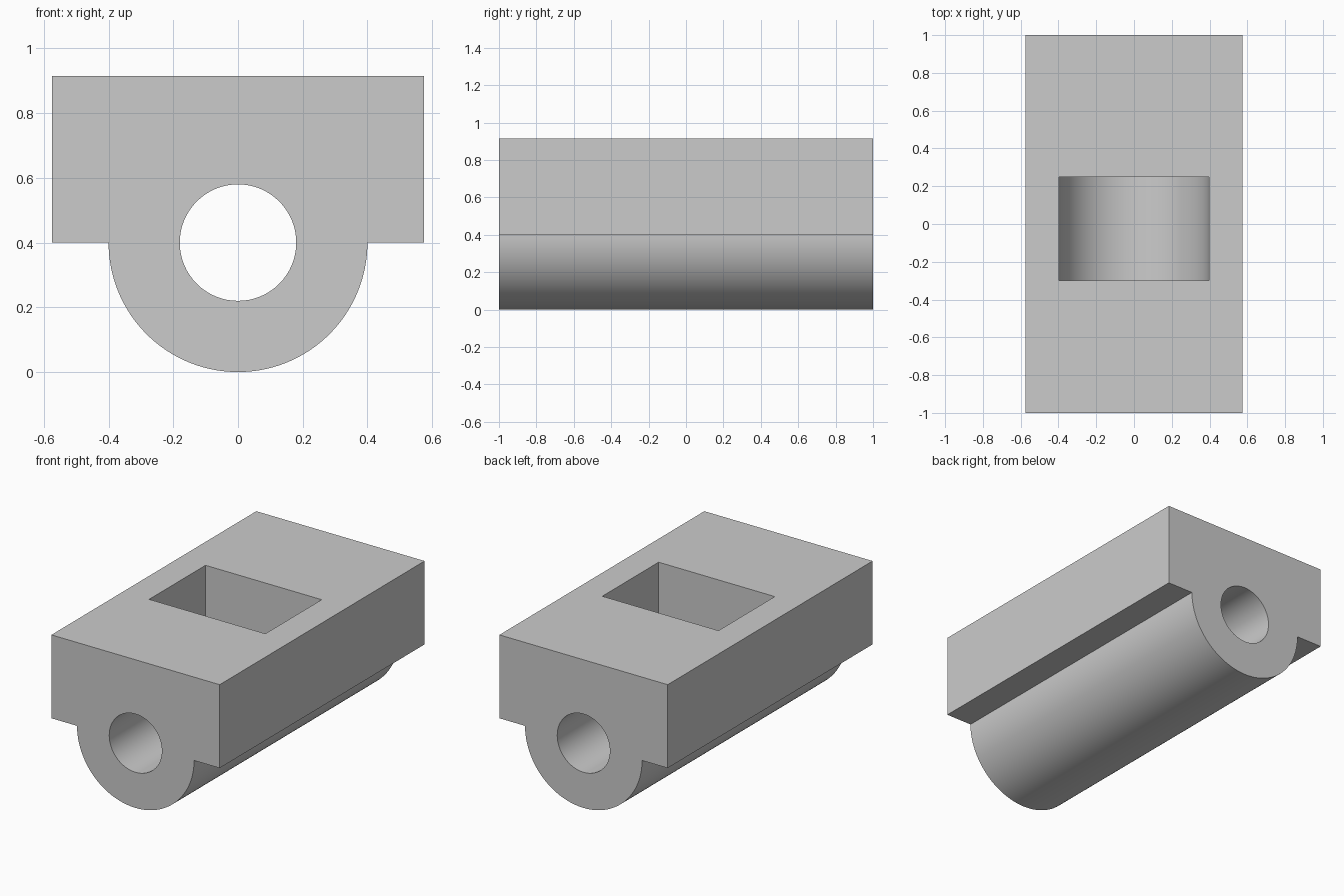
import bpy, bmesh
from math import pi, cos, sin, radians

default = bpy.data.objects.get("Cube")
if default:
    bpy.data.objects.remove(default, do_unlink=True)

AXIS_Z, TOP_Z = 0.4, 0.915
HALF_WIDTH, BARREL_R, BORE_R = 0.575, 0.4, 0.18
POCKET_R = 0.397

grey = bpy.data.materials.new("plain grey")
grey.use_nodes = True
colour = (0.6, 0.6, 0.6, 1)
grey.diffuse_color = colour
grey.node_tree.nodes["Principled BSDF"].inputs["Base Color"].default_value = colour


def arc(radius, start, end, steps):
    """Points in the xz plane around the bore axis."""
    angles = [start + (end - start) * i / steps for i in range(steps + 1)]
    return [(radius * cos(a), AXIS_Z + radius * sin(a)) for a in angles]


def prism(name, profile, y0, y1):
    """Extrude an xz profile along y."""
    bm = bmesh.new()
    face = bm.faces.new([bm.verts.new((x, y0, z)) for x, z in profile])
    grown = bmesh.ops.extrude_face_region(bm, geom=[face])["geom"]
    moved = [v for v in grown if isinstance(v, bmesh.types.BMVert)]
    bmesh.ops.translate(bm, verts=moved, vec=(0, y1 - y0, 0))
    bmesh.ops.recalc_face_normals(bm, faces=bm.faces)
    mesh = bpy.data.meshes.new(name)
    bm.to_mesh(mesh)
    bm.free()
    mesh.materials.append(grey)
    obj = bpy.data.objects.new(name, mesh)
    bpy.context.collection.objects.link(obj)
    return obj


# Block with a half-round barrel underneath
outline = [(HALF_WIDTH, AXIS_Z), (HALF_WIDTH, TOP_Z),
           (-HALF_WIDTH, TOP_Z), (-HALF_WIDTH, AXIS_Z)]
body = prism("bearing_block", outline + arc(BARREL_R, pi, 2 * pi, 64), -1, 1)

# Lengthwise bore, and a round-bottomed pocket open at the top
bore = prism("bore_cutter", arc(BORE_R, 0, 2 * pi, 64)[:-1], -1.2, 1.2)
pocket_outline = [(POCKET_R, TOP_Z + 0.2), (-POCKET_R, TOP_Z + 0.2)]
pocket = prism("pocket_cutter",
               pocket_outline + arc(POCKET_R, pi, 2 * pi, 64), -0.3, 0.25)

bpy.ops.object.select_all(action="DESELECT")
body.select_set(True)
bpy.context.view_layer.objects.active = body
for cutter in (bore, pocket):
    cutter.hide_render = True
    cut = body.modifiers.new(cutter.name, "BOOLEAN")
    cut.operation, cut.solver, cut.object = "DIFFERENCE", "EXACT", cutter
    bpy.ops.object.modifier_apply(modifier=cut.name)
    bpy.data.objects.remove(cutter, do_unlink=True)

# Smooth curves, crisp corners
bpy.ops.object.shade_smooth_by_angle(angle=radians(30))
